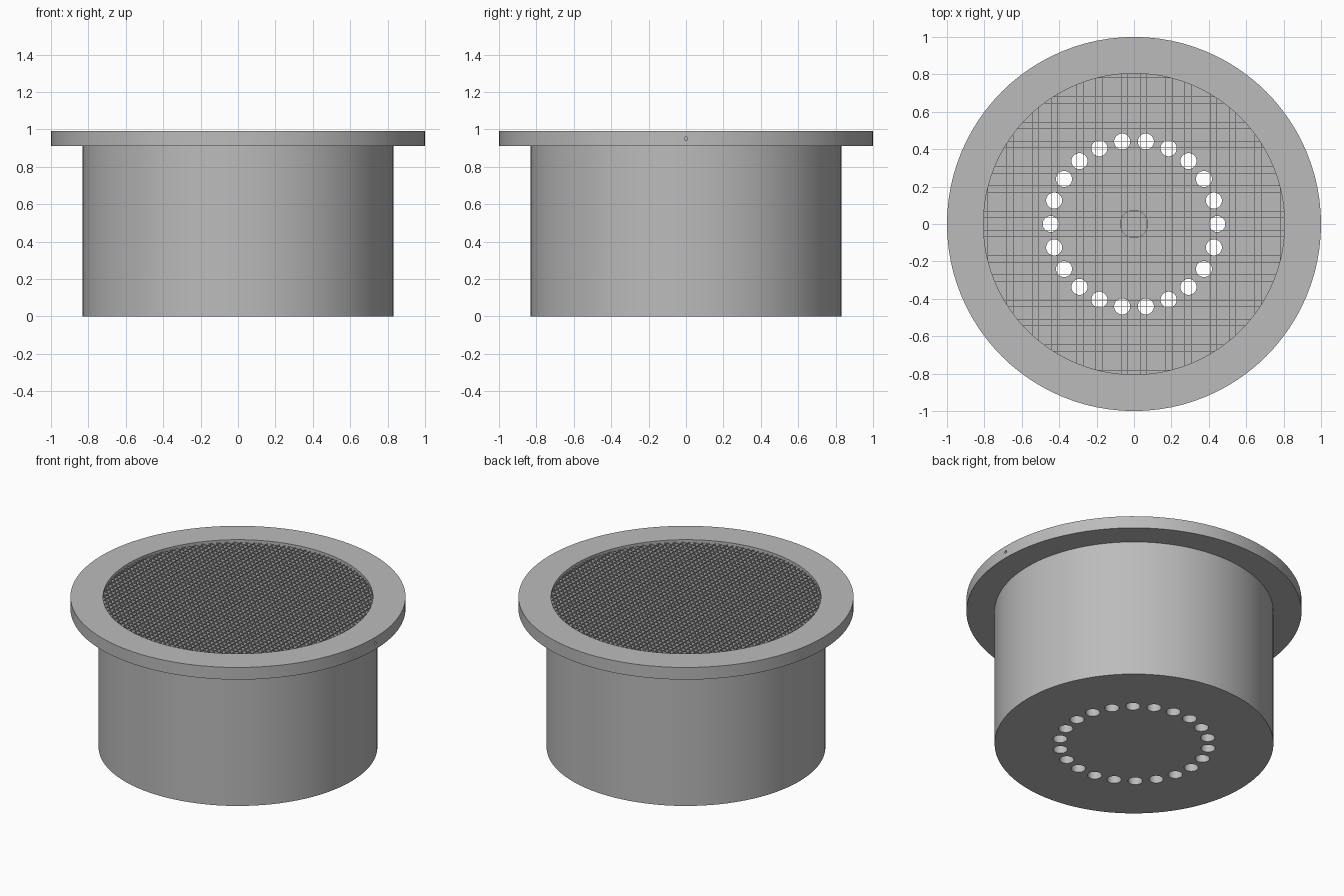
import bpy, bmesh, math
from mathutils import Matrix

if "Cube" in bpy.data.objects:
    bpy.data.objects.remove(bpy.data.objects["Cube"])

SEG = 96
TOP, FLANGE_Z, FLOOR = 0.99, 0.91, 0.06
R_IN, R_OUT, R_FLANGE = 0.805, 0.832, 1.0

grey = bpy.data.materials.new("plain_grey")
grey.use_nodes = True
grey.diffuse_color = (0.5, 0.5, 0.5, 1)
grey.node_tree.nodes["Principled BSDF"].inputs["Base Color"].default_value = (0.5, 0.5, 0.5, 1)


def finish(name, bm):
    bmesh.ops.recalc_face_normals(bm, faces=bm.faces)
    mesh = bpy.data.meshes.new(name)
    bm.to_mesh(mesh)
    bm.free()
    mesh.materials.append(grey)
    ob = bpy.data.objects.new(name, mesh)
    bpy.context.collection.objects.link(ob)
    return ob


def smooth(ob):
    bpy.ops.object.select_all(action="DESELECT")
    ob.select_set(True)
    bpy.context.view_layer.objects.active = ob
    bpy.ops.object.shade_smooth_by_angle(angle=math.radians(30))


def ring(name, inner, outer, z0, z1):
    """Square-section ring turned around the z axis."""
    bm = bmesh.new()
    verts = [bm.verts.new((r, 0, z)) for r, z in
             ((inner, z0), (outer, z0), (outer, z1), (inner, z1))]
    edges = [bm.edges.new((verts[i], verts[(i + 1) % 4])) for i in range(4)]
    bmesh.ops.spin(bm, geom=verts + edges, cent=(0, 0, 0), axis=(0, 0, 1),
                   angle=math.tau, steps=SEG, use_merge=True)
    bmesh.ops.remove_doubles(bm, verts=bm.verts, dist=1e-5)
    return finish(name, bm)


def add_cylinder(bm, radius, depth, matrix, segments):
    bmesh.ops.create_cone(bm, cap_ends=True, segments=segments, radius1=radius,
                          radius2=radius, depth=depth, matrix=matrix)


def disc(name, radius, z0, z1, segments=SEG):
    bm = bmesh.new()
    add_cylinder(bm, radius, z1 - z0, Matrix.Translation((0, 0, (z0 + z1) / 2)), segments)
    return finish(name, bm)


def cut(ob, cutter):
    cutter.hide_render = True
    cutter.hide_viewport = True
    mod = ob.modifiers.new("holes", "BOOLEAN")
    mod.operation, mod.solver, mod.object = "DIFFERENCE", "EXACT", cutter
    bpy.context.view_layer.update()
    graph = bpy.context.evaluated_depsgraph_get()
    mesh = bpy.data.meshes.new_from_object(ob.evaluated_get(graph))
    ob.modifiers.clear()
    ob.data = mesh
    bpy.data.objects.remove(cutter)


# Body tube and mounting flange
tube = ring("body_tube", R_IN, R_OUT, 0, TOP)
flange = ring("mounting_flange", R_OUT, R_FLANGE, FLANGE_Z, TOP)

# Small radial hole in the flange edge
bm = bmesh.new()
add_cylinder(bm, 0.009, 0.1, Matrix.Translation((1, 0, 0.95)) @ Matrix.Rotation(math.pi / 2, 4, "Y"), 16)
cut(flange, finish("flange_hole_cutter", bm))

# Floor with its circle of drilled holes
floor = disc("floor_plate", R_IN, 0, FLOOR)
bm = bmesh.new()
for i in range(22):
    a = math.tau * i / 22
    add_cylinder(bm, 0.043, 0.4, Matrix.Translation((0.445 * math.cos(a), 0.445 * math.sin(a), 0)), 32)
cut(floor, finish("floor_hole_cutter", bm))

# Centre plug
plug = disc("centre_plug", 0.075, 0.001, FLOOR + 0.01, 48)

# Fine egg-crate of thin upright sheets filling the tube
PITCH, THICK, GRID_TOP = 0.034, 0.0015, 0.975
bm = bmesh.new()
for turn in (0, math.pi / 2):
    for i in range(-23, 24):
        off = i * PITCH
        half = math.sqrt(R_IN ** 2 - off ** 2) - 0.001
        size = Matrix.Diagonal((2 * half, THICK, GRID_TOP - FLOOR, 1))
        place = Matrix.Translation((0, off, (GRID_TOP + FLOOR) / 2))
        bmesh.ops.create_cube(bm, size=1, matrix=Matrix.Rotation(turn, 4, "Z") @ place @ size)
finish("inner_grid", bm)

for ob in (tube, flange, floor, plug):
    smooth(ob)
